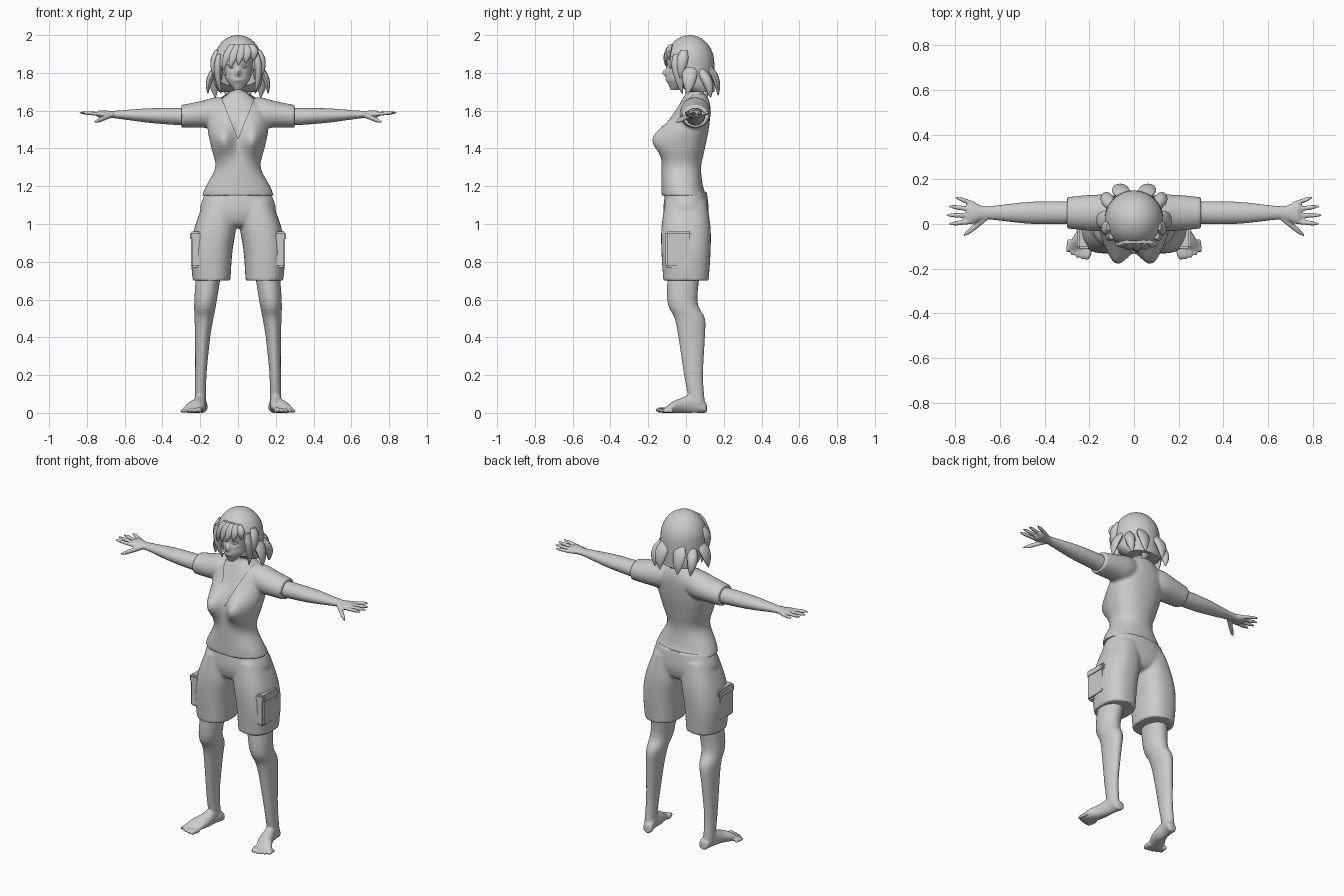
import bpy, bmesh, math
from mathutils import Vector

cube = bpy.data.objects.get("Cube")
if cube:
    bpy.data.objects.remove(cube)

grey = bpy.data.materials.new("plain grey")
grey.use_nodes = True
colour = (.6, .6, .6, 1)
grey.diffuse_color = colour
grey.node_tree.nodes["Principled BSDF"].inputs["Base Color"].default_value = colour


def spline(rows, steps):
    """Smoothly resample rows of numbers."""
    result = []
    last = len(rows) - 1
    for i in range(last):
        before, start, end, after = (rows[min(max(i + k, 0), last)] for k in (-1, 0, 1, 2))
        for step in range(steps):
            t = step / steps
            result.append([q + t / 2 * (r - p + t * (2 * p - 5 * q + 4 * r - e + t * (3 * (q - r) + e - p)))
                           for p, q, r, e in zip(before, start, end, after)])
    result.append(list(rows[last]))
    return result


def loft(bm, axis, rings, sides=32, power=2, steps=5, warp=None):
    """Closed loft; each ring is (position on axis, centre u, centre v, radius u, radius v)."""
    loops = []
    for along, centre_u, centre_v, radius_u, radius_v in spline(rings, steps):
        loop = []
        for k in range(sides):
            angle = math.tau * k / sides
            c, s = math.cos(angle), math.sin(angle)
            u = centre_u + radius_u * math.copysign(abs(c) ** (2 / power), c)
            v = centre_v + radius_v * math.copysign(abs(s) ** (2 / power), s)
            point = Vector({"X": (along, u, v), "Y": (u, along, v), "Z": (u, v, along)}[axis])
            loop.append(bm.verts.new(warp(point) if warp else point))
        loops.append(loop)
    for low, high in zip(loops, loops[1:]):
        for k in range(sides):
            j = (k + 1) % sides
            bm.faces.new((low[k], low[j], high[j], high[k]))
    bm.faces.new(loops[0][::-1])
    bm.faces.new(loops[-1])


def upright(rows):
    """Centred rings from rows of height, depth position, half width and half depth."""
    return [(z, 0, y, width, depth) for z, y, width, depth in rows]


def dome(z, y, width, depth, height):
    """Rows closing a rounded top."""
    angles = [math.pi / 2 * k / 6 for k in range(6)] + [math.radians(87)]
    return [(z + height * math.sin(a), y, width * math.cos(a), depth * math.cos(a)) for a in angles]


def strand(bm, axis, start, end, size, profile, bow=Vector()):
    """Tapered finger, toe or lock whose thickness follows the profile."""
    rings = []
    for k, scale in enumerate(profile):
        t = k / (len(profile) - 1)
        x, y, z = Vector(start).lerp(Vector(end), t) + bow * math.sin(math.pi * t)
        place = {"X": (x, y, z), "Y": (y, x, z), "Z": (z, x, y)}[axis]
        rings.append(place + (size[0] * scale, size[1] * scale))
    loft(bm, axis, rings, sides=12)


def part(name, bm, voxel=0, smooth=3, planes=(), opening=None, mirror=False):
    """Make an object, optionally fusing its volumes and cutting an opening."""
    bmesh.ops.recalc_face_normals(bm, faces=bm.faces)
    mesh = bpy.data.meshes.new(name)
    bm.to_mesh(mesh)
    bm.free()
    obj = bpy.data.objects.new(name, mesh)
    bpy.context.collection.objects.link(obj)
    if voxel:
        remesh = obj.modifiers.new("Fuse", "REMESH")
        remesh.mode, remesh.voxel_size = "VOXEL", voxel
        soften = obj.modifiers.new("Soften", "SMOOTH")
        soften.factor, soften.iterations = .5, smooth
        graph = bpy.context.evaluated_depsgraph_get()
        obj.data = bpy.data.meshes.new_from_object(obj.evaluated_get(graph))
        obj.modifiers.clear()
    if opening:
        bm = bmesh.new()
        bm.from_mesh(obj.data)
        for point, normal in planes:
            bmesh.ops.bisect_plane(bm, geom=bm.verts[:] + bm.edges[:] + bm.faces[:],
                                   plane_co=point, plane_no=normal)
        doomed = [face for face in bm.faces if opening(face.calc_center_median())]
        bmesh.ops.delete(bm, geom=doomed, context="FACES")
        bm.to_mesh(obj.data)
        bm.free()
    obj.data.materials.clear()
    obj.data.materials.append(grey)
    bpy.ops.object.select_all(action="DESELECT")
    obj.select_set(True)
    bpy.context.view_layer.objects.active = obj
    bpy.ops.object.shade_smooth_by_angle(angle=math.radians(50))
    if mirror:
        obj.modifiers.new("Mirror", "MIRROR")


def bump(across, height, centre, size):
    """Soft round bump seen from the front."""
    return math.exp(-((across - centre[0]) / size[0]) ** 2 - ((height - centre[1]) / size[1]) ** 2)


# Shirt, and the chest beneath its open collar
def bust(p):
    if p.y < 0:
        p.y -= .08 * bump(abs(p.x), p.z, (.08, 1.45), (.06, .08))
    return p


def torso(inset):
    rows = [(1.15, .19, .13, .11), (1.2, .17, .13, .09), (1.3, .12, .13, .08), (1.4, .14, .12, .1),
            (1.5, .16, .1, .12), (1.6, .15, .06, .13), (1.66, .1, .03, .12), (1.69, .06, .01, .1)]
    return upright([(z, (back - front) / 2, width - inset, (back + front) / 2 - inset)
                    for z, width, front, back in rows])


shirt = bmesh.new()
loft(shirt, "Z", torso(0), sides=64, power=2.2, warp=bust)
for side in (1, -1):
    loft(shirt, "X", [(side * x, .05, z, depth, height) for x, z, depth, height in (
        (.04, 1.6, .06, .06), (.12, 1.59, .08, .08), (.2, 1.58, .08, .07), (.3, 1.57, .07, .06))])
collar_tip = Vector((0, 0, 1.45))
collar_sides = [Vector((side * .2, 0, -.08)) for side in (1, -1)]
part("shirt", shirt, voxel=.009, planes=[(collar_tip, normal) for normal in collar_sides],
     opening=lambda c: c.y < .03 and all((c - collar_tip).dot(normal) < 0 for normal in collar_sides))
chest = bmesh.new()
loft(chest, "Z", torso(.01)[2:], sides=48, power=2.2, warp=bust)
loft(chest, "Z", upright([(1.6, .06, .07, .06), (1.68, .05, .05, .05), (1.8, .03, .05, .05)]))
part("chest_and_neck", chest, voxel=.009)

# Arm, palm and fingers
digit = (1, 1, 1, .9, .4)
arm = bmesh.new()
loft(arm, "X", [(x, .05, 1.56 + .03 * x, depth, height) for x, depth, height in (
    (.2, .05, .05), (.45, .05, .04), (.65, .03, .02), (.7, .04, .02), (.73, .05, .02), (.75, .04, .01))])
for k in range(4):
    spread = k - 1.5
    reach = .84 - .01 * (spread + .5) ** 2
    strand(arm, "X", (.71, .05 + .025 * spread, 1.58), (reach, .06 + .04 * spread, 1.59), (.011, .01), digit)
strand(arm, "X", (.66, .03, 1.58), (.76, -.05, 1.54), (.016, .014), digit)
part("arm_and_hand", arm, voxel=.005, smooth=2, mirror=True)

# Shorts with side pockets
shorts = bmesh.new()
loft(shorts, "Z", upright([(.98, 0, .06, .05), (1, 0, .12, .1), (1.07, 0, .2, .12), (1.17, 0, .17, .11)]),
     sides=48, power=2.3)
for side in (1, -1):
    loft(shorts, "Z", [(z, side * x, 0, width, depth) for z, x, width, depth in (
        (.7, .14, .1, .12), (.85, .14, .11, .13), (.98, .12, .11, .13), (1.12, .09, .09, .11))], power=2.4)
part("shorts", shorts, voxel=.009)
for name, low, high, reach in (("pocket", .77, .95, .25), ("pocket_flap", .91, .96, .255)):
    pocket = bmesh.new()
    bmesh.ops.create_cube(pocket, size=1)
    for v in pocket.verts:
        v.co = (reach if v.co.x > 0 else .19, .14 * v.co.y - .04, high if v.co.z > 0 else low)
    bmesh.ops.bevel(pocket, geom=pocket.edges[:], offset=.01, segments=2, affect="EDGES")
    part(name, pocket, mirror=True)

# Leg, foot and toes
leg = bmesh.new()
loft(leg, "Z", [(z, .2 - .08 * z * z, y, width, depth) for z, y, width, depth in (
    (.05, .06, .03, .04), (.2, .04, .03, .05), (.4, .03, .04, .07), (.5, .02, .05, .08),
    (.6, -.02, .06, .08), (.84, 0, .07, .09))])
loft(leg, "Y", [(y, x, height, width, height) for y, x, height, width in (
    (.11, .19, .02, .01), (.1, .19, .03, .03), (.04, .2, .05, .03), (-.02, .21, .04, .04),
    (-.07, .23, .03, .05), (-.12, .25, .01, .05))])
for k in range(5):
    radius = .015 * .9 ** k
    x, y = .21 + .022 * k, .002 * k * k - .16
    strand(leg, "Y", (x - .01, y + .06, radius), (x, y, radius), (radius, radius), digit)
part("leg_and_foot", leg, voxel=.0055, mirror=True)


# Head with nose, lips and eye sockets
def features(p):
    if p.y < 0:
        p.y -= .025 * bump(p.x, p.z, (0, 1.8), (.012, .02))
        p.y -= .007 * bump(p.x, p.z, (0, 1.76), (.02, .01))
        p.y += .01 * bump(abs(p.x), p.z, (.035, 1.83), (.02, .014))
    return p


head = bmesh.new()
loft(head, "Z", upright([(1.71, -.06, .02, .02), (1.76, -.03, .06, .07), (1.8, -.01, .07, .09)]
                        + dome(1.87, 0, .08, .1, .09)), sides=64, steps=8, warp=features)
part("head", head)
eye = bmesh.new()
strand(eye, "X", (.02, -.08, 1.83), (.05, -.07, 1.83), (.008, .006), (.3, 1, .9, .3), Vector((0, -.005, 0)))
part("eye", eye, mirror=True)

# Hair shell, open around the face
hair = bmesh.new()
loft(hair, "Z", upright([(1.7, .08, .1, .07), (1.73, .06, .12, .09), (1.78, .03, .13, .12)]
                        + dome(1.85, .02, .13, .13, .15)), sides=64, steps=7)
fringe_point, fringe_slope = Vector((0, 0, 1.86)), Vector((-.3, 0, 1))
temple_point, temple_slope = Vector((0, -.03, 0)), Vector((0, 1, 0))
part("hair", hair, planes=[(fringe_point, fringe_slope), (temple_point, temple_slope)],
     opening=lambda c: c.y < temple_point.y and (c - fringe_point).dot(fringe_slope) < 0)


# Loose locks of hair, bowed away from the head
def lock(name, root, tip, size, mirror=True):
    bm = bmesh.new()
    strand(bm, "Z", root, tip, size, (.6, 1, .9, .6, .1), Vector((root[0], root[1], 0)) / 8)
    part(name, bm, mirror=mirror)


lock("cheek_lock", (.1, -.05, 1.9), (.09, -.02, 1.69), (.02, .03))
lock("temple_lock", (.11, -.01, 1.92), (.12, -.03, 1.77), (.02, .03))
lock("outer_lock", (.11, .02, 1.84), (.16, .01, 1.69), (.02, .04))
lock("rear_side_lock", (.1, .08, 1.82), (.12, .13, 1.67), (.03, .03))
lock("back_lock", (.05, .12, 1.84), (.06, .17, 1.68), (.04, .02))
lock("nape_lock", (0, .12, 1.8), (.02, .1, 1.66), (.04, .02), mirror=False)
for k in range(-2, 3):
    x = .04 * k
    lock(f"fringe_lock_{k + 3}", (.6 * x + .02, -.08, 1.95), (x, 4 * x * x - .11, 1.84 + .3 * x),
         (.025, .014), mirror=False)
